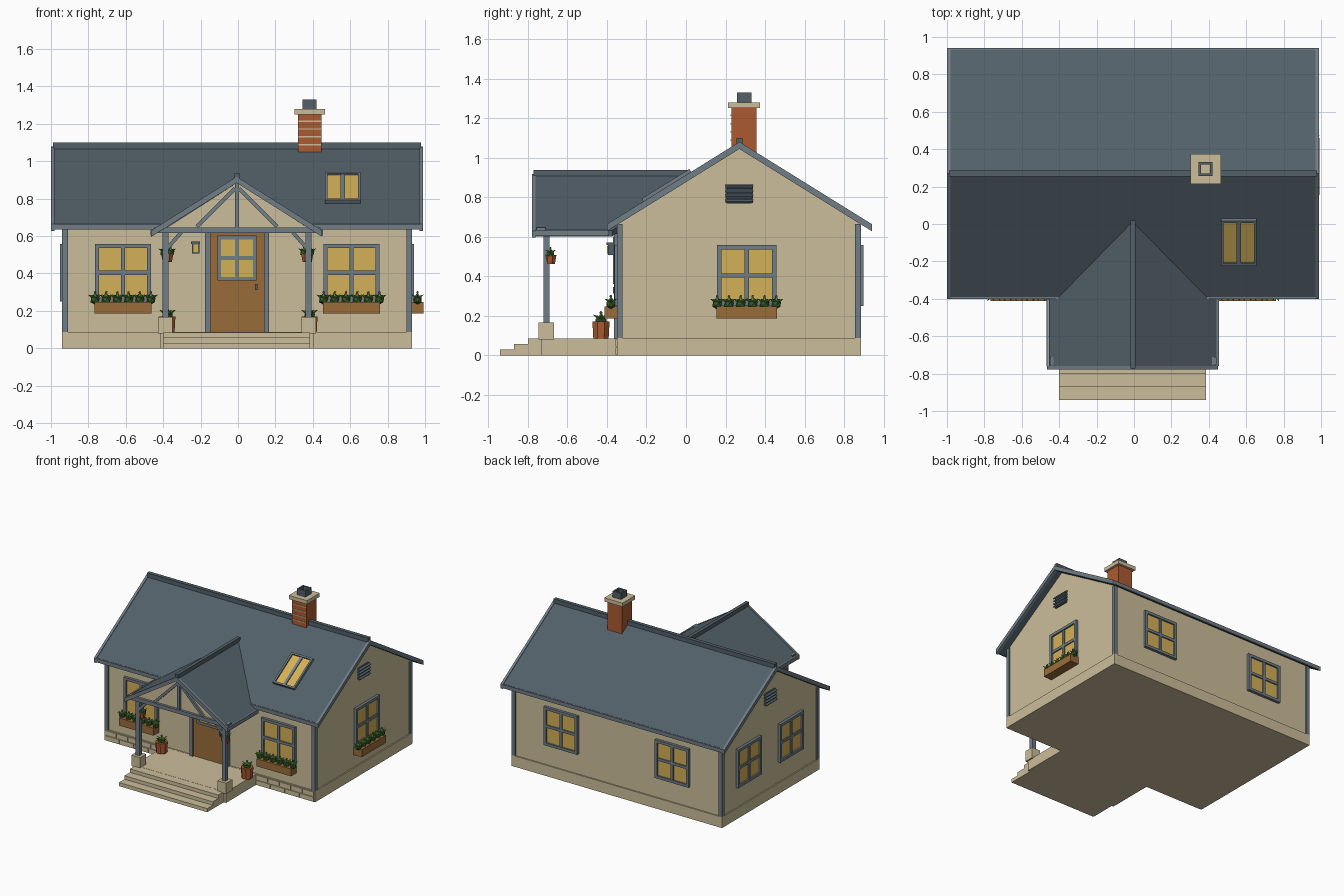
import bpy, bmesh, math
from mathutils import Matrix, Vector

if "Cube" in bpy.data.objects:
    bpy.data.objects.remove(bpy.data.objects["Cube"])

def mat(name, r, g, b):
    m = bpy.data.materials.new(name)
    lin = lambda c: (c / 255 / 12.92) if c < 11 else ((c / 255 + 0.055) / 1.055) ** 2.4
    m.diffuse_color = (lin(r), lin(g), lin(b), 1)
    m.use_nodes = True
    m.node_tree.nodes["Principled BSDF"].inputs["Base Color"].default_value = m.diffuse_color
    return m

SLATE = mat("slate", 82, 96, 105)
TRIM = mat("grey trim", 112, 125, 134)
TAN = mat("cream stone", 204, 190, 155)
GLASS = mat("warm glass", 212, 177, 88)
WOOD = mat("wood", 154, 108, 58)
BRICK = mat("brick", 172, 90, 48)
LEAF = mat("leaf green", 84, 136, 56)
DARK = mat("dark green", 52, 92, 40)
FLOWER = mat("mauve flower", 140, 110, 135)
I = Matrix.Identity(4)
CX = -0.005            # house centre line

def finish(name, bm, m, M=I):
    bmesh.ops.recalc_face_normals(bm, faces=bm.faces)
    me = bpy.data.meshes.new(name)
    bm.to_mesh(me)
    bm.free()
    me.transform(M)
    me.materials.append(m)
    ob = bpy.data.objects.new(name, me)
    bpy.context.collection.objects.link(ob)
    return ob

def boxes(name, spans, m, M=I):
    """Each span is x0, x1, y0, y1, z0, z1."""
    bm = bmesh.new()
    for x0, x1, y0, y1, z0, z1 in spans:
        T = Matrix.Translation(((x0 + x1) / 2, (y0 + y1) / 2, (z0 + z1) / 2))
        bmesh.ops.create_cube(bm, size=1, matrix=T @ Matrix.Diagonal((x1 - x0, y1 - y0, z1 - z0, 1)))
    return finish(name, bm, m, M)

def prism(name, pts, axis, a, b, m):
    bm = bmesh.new()
    put = (lambda u, v, t: (t, u, v)) if axis == 'x' else (lambda u, v, t: (u, t, v))
    f = bm.faces.new([bm.verts.new(put(u, v, a)) for u, v in pts])
    ext = bmesh.ops.extrude_face_region(bm, geom=[f])
    d = Vector(put(0, 0, b - a))
    bmesh.ops.translate(bm, vec=d, verts=[g for g in ext['geom'] if isinstance(g, bmesh.types.BMVert)])
    return finish(name, bm, m)

def beam(name, p, q, w, m):
    p, q = Vector(p), Vector(q)
    M = Matrix.Translation((p + q) / 2) @ (q - p).to_track_quat('Z', 'Y').to_matrix().to_4x4()
    h = (q - p).length / 2
    return boxes(name, [(-w / 2, w / 2, -w / 2, w / 2, -h, h)], m, M)

def chevron(c, half, top, low, t):
    return [(c - half, low), (c, top), (c + half, low), (c + half, low - t), (c, top - t), (c - half, low - t)]

# foundation, walls, corner boards
boxes("foundation", [(-0.94, 0.93, -0.35, 0.885, 0, 0.087)], TAN)
prism("walls", [(-0.34, 0.08), (0.875, 0.08), (0.875, 0.675), (0.27, 1.05), (-0.34, 0.672)], 'x', -0.93, 0.92, TAN)
boxes("corner_boards", [(x, x + 0.03, y, y + 0.03, 0.087, 0.665)
      for x in (-0.94, 0.90) for y in (-0.35, 0.855)], TRIM)
# stone blocks on the front foundation
stones = []
for x0, x1 in ((-0.935, -0.42), (0.41, 0.925)):
    for row in range(2):
        n, z = 4 + row, 0.004 + row * 0.042
        w = (x1 - x0) / n
        stones += [(x0 + i * w + .003, x0 + (i + 1) * w - .003, -0.357, -0.345, z, z + 0.037) for i in range(n)]
boxes("foundation_stones", stones, TAN)

# main roof
prism("main_roof", chevron(0.27, 0.66, 1.075, 0.665, 0.03), 'x', -0.98, 0.97, SLATE)
for x, n in ((-1.0, "left"), (0.97, "right")):
    prism(n + "_rake_board", chevron(0.27, 0.67, 1.08, 0.664, 0.036), 'x', x, x + 0.02, TRIM)
boxes("eave_boards", [(-0.98, 0.97, -0.40, -0.388, 0.634, 0.664), (-0.98, 0.97, 0.928, 0.94, 0.634, 0.664)], TRIM)
boxes("main_ridge_cap", [(-0.988, 0.978, 0.255, 0.285, 1.06, 1.10)], SLATE)

# porch roof, back end slanted to follow the valley
pr = prism("porch_roof", chevron(CX - .002, 0.447, 0.915, 0.632, 0.03), 'y', -0.765, 0.05, SLATE)
for v in pr.data.vertices:
    if v.co.y > 0:
        v.co.y = 0.05 - abs(v.co.x - CX) * 0.95
prism("porch_rake_board", chevron(CX - .002, 0.457, 0.918, 0.63, 0.034), 'y', -0.778, -0.76, TRIM)
boxes("porch_eave_boards", [(CX + s - .008, CX + s + .004, -0.76, -0.39, 0.603, 0.634) for s in (-0.455, 0.455)], TRIM)
boxes("porch_ridge_cap", [(CX - .015, CX + .012, -0.772, 0.02, 0.90, 0.938)], SLATE)
prism("porch_gable_panel", [(CX - 0.40, 0.63), (CX + 0.40, 0.63), (CX, 0.885)], 'y', -0.735, -0.715, TAN)
boxes("porch_beams", [(-0.45, 0.44, -0.755, -0.71, 0.617, 0.647)] +
      [(CX + s - .016, CX + s + .016, -0.72, -0.34, 0.615, 0.645) for s in (-0.383, 0.383)], TRIM)
beam("king_post", (CX, -0.74, 0.64), (CX, -0.74, 0.89), 0.022, TRIM)
for s, n in ((-1, "left"), (1, "right")):
    x = CX + s * 0.383
    beam(n + "_truss_strut", (CX + s * .215, -0.74, 0.65), (CX + s * .01, -0.74, 0.855), 0.02, TRIM)
    beam(n + "_knee_brace", (x + s * -.005, -0.71, 0.53), (x - s * .085, -0.71, 0.62), 0.02, TRIM)
    boxes(n + "_porch_post", [(x - .016, x + .016, -0.722, -0.69, 0.16, 0.63)], TRIM)
    boxes(n + "_post_base", [(x - .039, x + .039, -0.745, -0.668, 0.08, 0.167)], TAN)

# porch floor and steps
boxes("porch_floor", [(-0.415, 0.405, -0.73, -0.34, 0, 0.086)], TAN)
prism("porch_steps", [(-0.94, 0), (-0.94, 0.029), (-0.87, 0.029), (-0.87, 0.057), (-0.80, 0.057),
                      (-0.80, 0.085), (-0.72, 0.085), (-0.72, 0)], 'x', -0.40, 0.385, TAN)

# windows: local x along the wall, -y outward
def frame_at(x, y, deg):
    return Matrix.Translation((x, y, 0)) @ Matrix.Rotation(math.radians(deg), 4, 'Z')

def window(name, M, w, z0, z1, rows=2, d=0.022, f=0.022):
    h, c, g = w / 2, (z0 + z1) / 2, 0.011
    boxes(name + "_glass", [(-h + .005, h - .005, -0.009, 0.003, z0 + .005, z1 - .005)], GLASS, M)
    bars = [(-h, -h + f, -d, 0.003, z0, z1), (h - f, h, -d, 0.003, z0, z1), (-h, h, -d, 0.003, z0, z0 + f),
            (-h, h, -d, 0.003, z1 - f, z1), (-g, g, -d + .004, 0.003, z0, z1)]
    if rows == 2:
        bars.append((-h, h, -d + .004, 0.003, c - g, c + g))
    boxes(name + "_frame", bars, TRIM, M)

def plant(name, spots, r, h, M=I):
    """Tufts of pointed leaves around a dark core, with a small flower on top."""
    core, leaves, buds = bmesh.new(), bmesh.new(), bmesh.new()
    for p in spots:
        T = Matrix.Translation(p)
        bmesh.ops.create_icosphere(core, subdivisions=1, radius=1, matrix=T @ Matrix.Diagonal((r * .8, r * .75, h * .55, 1)))
        for k in range(6):
            a = k * math.pi / 3
            R = Matrix.Rotation(a, 4, 'Z') @ Matrix.Rotation(math.radians(62), 4, 'Y')
            bmesh.ops.create_cone(leaves, segments=4, radius1=r * .38, radius2=0, depth=r * 1.25, cap_ends=True,
                                  matrix=T @ Matrix.Translation((0, 0, h * .2)) @ R @ Matrix.Translation((0, 0, r * .6)))
        bmesh.ops.create_cone(leaves, segments=5, radius1=r * .65, radius2=0, depth=h * .8, cap_ends=True,
                              matrix=T @ Matrix.Translation((0, 0, h * .55)))
        bmesh.ops.create_icosphere(buds, subdivisions=1, radius=r * .2, matrix=T @ Matrix.Translation((0, 0, h * .92)))
    finish(name + "_core", core, DARK, M)
    finish(name + "_leaves", leaves, LEAF, M)
    finish(name + "_flowers", buds, FLOWER, M)

walls = [("front_left", -0.615, -0.34, 0, True), ("front_right", 0.607, -0.34, 0, True),
         ("right", 0.92, 0.307, 90, True), ("back_left", -0.50, 0.875, 180, False),
         ("back_right", 0.49, 0.875, 180, False), ("left_rear", -0.93, 0.545, -90, False),
         ("left_front", -0.93, 0.01, -90, False)]
for n, x, y, deg, boxed in walls:
    M = frame_at(x, y, deg)
    window(n + "_window", M, 0.30, 0.25, 0.558)
    if boxed:
        boxes(n + "_flower_box", [(-0.153, 0.153, -0.073, 0, 0.187, 0.247)], WOOD, M)
        plant(n + "_box_plants", [(-0.15 + i * .06, -0.04, 0.258) for i in range(6)], 0.034, 0.045, M)

# skylight lying on the front roof slope
SK = Matrix.Translation((0.56, -0.093, 0.851)) @ Matrix.Rotation(math.radians(-58.2), 4, 'X')
window("skylight", SK, 0.19, -0.142, 0.142, rows=1, d=0.02, f=0.014)

# gable vents with tilted slats
for n, x, deg in (("right", 0.92, 90), ("left", -0.93, -90)):
    M = frame_at(x, 0.27, deg)
    boxes(n + "_vent_back", [(-0.062, 0.062, -0.01, 0.003, 0.768, 0.865)], SLATE, M)
    for i in range(4):
        S = M @ Matrix.Translation((0, -0.012, 0.781 + i * .024)) @ Matrix.Rotation(math.radians(30), 4, 'X')
        boxes(n + "_vent_slat", [(-0.069, 0.069, -0.012, 0.012, -0.005, 0.005)], SLATE, S)

# door
boxes("door", [(-0.15, 0.14, -0.352, -0.335, 0.086, 0.63)], WOOD)
boxes("door_frame", [(-0.177, -0.148, -0.365, -0.335, 0.086, 0.65), (0.138, 0.167, -0.365, -0.335, 0.086, 0.65),
                     (-0.177, 0.167, -0.365, -0.335, 0.625, 0.65)], TRIM)
window("door_window", frame_at(CX, -0.352, 0), 0.21, 0.362, 0.602, d=0.016, f=0.02)
boxes("door_handle", [(0.09, 0.103, -0.37, -0.35, 0.312, 0.345)], SLATE)

# wall lantern
boxes("lantern", [(-0.247, -0.205, -0.395, -0.335, 0.508, 0.56), (-0.25, -0.202, -0.402, -0.335, 0.558, 0.57)], SLATE)
boxes("lantern_glass", [(-0.238, -0.214, -0.40, -0.39, 0.516, 0.554)], GLASS)

# chimney
boxes("chimney_stack", [(0.32, 0.447, 0.23, 0.357, 0.98, 1.255)], BRICK)
boxes("chimney_mortar", [(0.322, 0.445, 0.226, 0.232, z, z + .007) for z in (1.085, 1.127, 1.169, 1.211)], TAN)
boxes("chimney_cap", [(0.302, 0.464, 0.213, 0.375, 1.25, 1.28)], TAN)
boxes("chimney_flue", [(0.346, 0.42, 0.257, 0.27, 1.278, 1.33), (0.346, 0.42, 0.318, 0.331, 1.278, 1.33),
                       (0.346, 0.359, 0.27, 0.318, 1.278, 1.33), (0.407, 0.42, 0.27, 0.318, 1.278, 1.33)], SLATE)

# floor pots and post baskets
def pot(name, x, y, z, r0, r1, h):
    bm = bmesh.new()
    bmesh.ops.create_cone(bm, segments=8, radius1=r0, radius2=r1, depth=h, cap_ends=True,
                          matrix=Matrix.Translation((x, y, z + h / 2)) @ Matrix.Rotation(math.pi / 8, 4, 'Z'))
    finish(name, bm, BRICK)

for s, n in ((-0.378, "left"), (0.382, "right")):
    pot(n + "_floor_pot", s, -0.43, 0.086, 0.042, 0.047, 0.085)
    plant(n + "_pot_plant", [(s, -0.43, 0.172)], 0.042, 0.048)
    b = s - 0.012 if s > 0 else s
    pot(n + "_post_basket", b, -0.688, 0.462, 0.027, 0.035, 0.045)
    plant(n + "_basket_plant", [(b - .018, -0.686, 0.51), (b + .018, -0.686, 0.51)], 0.028, 0.036)
